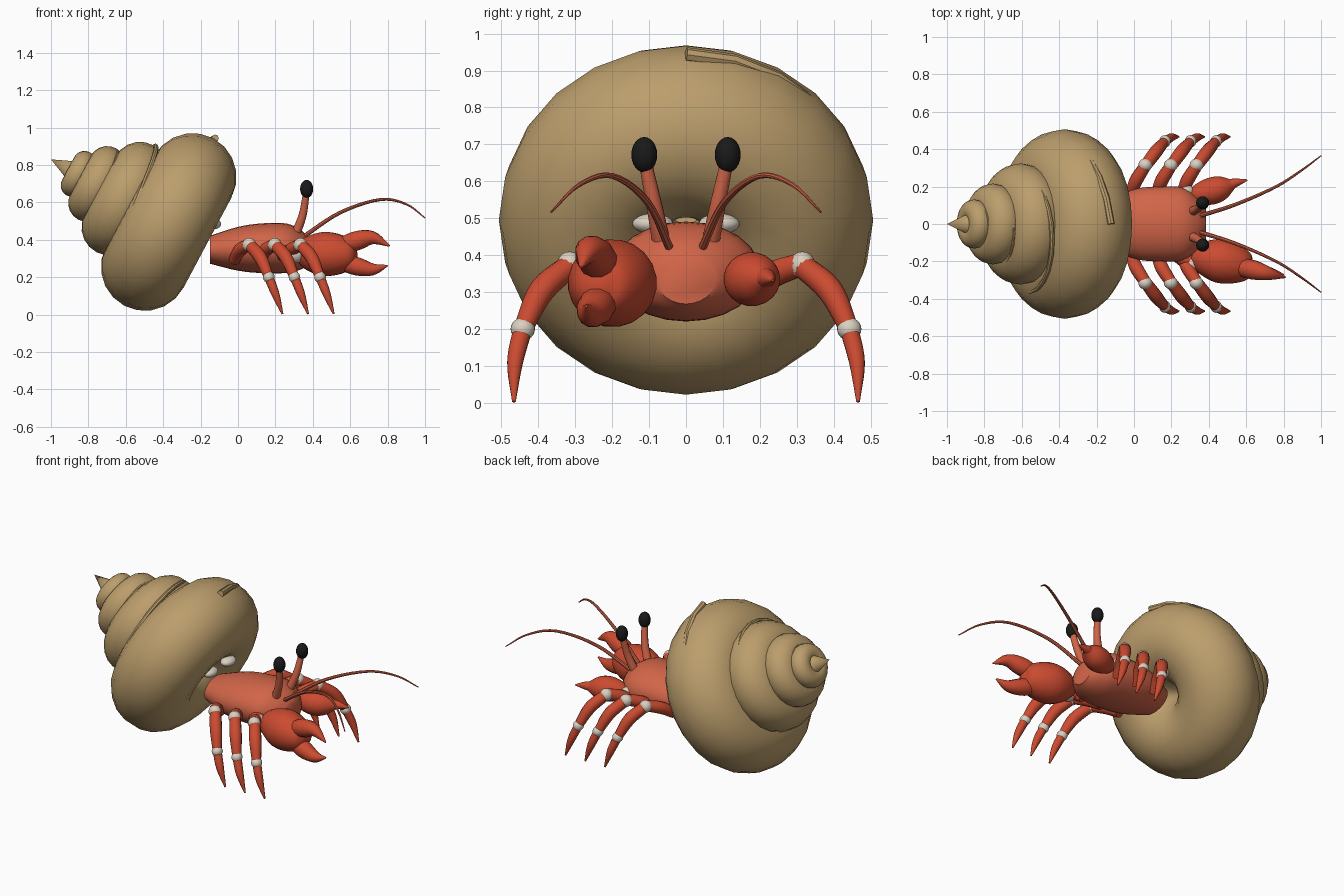
import bpy, math
from mathutils import Vector, Matrix

if "Cube" in bpy.data.objects:
    bpy.data.objects.remove(bpy.data.objects["Cube"])


def material(name, rgb):
    m = bpy.data.materials.new(name)
    m.diffuse_color = (*rgb, 1)
    m.use_nodes = True
    m.node_tree.nodes["Principled BSDF"].inputs["Base Color"].default_value = m.diffuse_color
    return m


SHELL = material("shell_tan", (0.50, 0.34, 0.15))
RED = material("limb_red", (0.60, 0.07, 0.03))
BODY = material("body_coral", (0.64, 0.13, 0.065))
CREAM = material("joint_cream", (0.70, 0.63, 0.53))
BLACK = material("eye_black", (0.01, 0.01, 0.01))


def finish(ob, name, mat):
    ob.name = name
    ob.data.materials.append(mat)
    bpy.context.view_layer.objects.active = ob
    ob.select_set(True)
    bpy.ops.object.shade_smooth_by_angle(angle=math.radians(40))
    ob.select_set(False)
    return ob


def loft(name, rings, mat):
    """Skin a list of equal-length rings and cap both ends."""
    n = len(rings[0])
    verts = [p for r in rings for p in r]
    faces = [(i * n + j, i * n + (j + 1) % n, (i + 1) * n + (j + 1) % n, (i + 1) * n + j)
             for i in range(len(rings) - 1) for j in range(n)]
    faces += [tuple(reversed(range(n))), tuple(range(len(verts) - n, len(verts)))]
    me = bpy.data.meshes.new(name)
    me.from_pydata(verts, [], faces)
    ob = bpy.data.objects.new(name, me)
    bpy.context.collection.objects.link(ob)
    return finish(ob, name, mat)


def smooth_path(rows, steps):
    """Catmull-Rom through rows of any width."""
    rows = [Vector(r) for r in rows]
    p = [2 * rows[0] - rows[1]] + rows + [2 * rows[-1] - rows[-2]]
    out = []
    for i in range(1, len(p) - 2):
        for s in range(steps):
            t = s / steps
            out.append(0.5 * (2 * p[i] + (p[i + 1] - p[i - 1]) * t
                       + (2 * p[i - 1] - 5 * p[i] + 4 * p[i + 1] - p[i + 2]) * t * t
                       + (3 * p[i] - p[i - 1] - 3 * p[i + 1] + p[i + 2]) * t ** 3))
    return out + [rows[-1]]


def tube(name, rows, mat, n=12, steps=5):
    """Swept tube; each row is x, y, z, radius."""
    path = smooth_path(rows, steps)
    pts = [Vector(r[:3]) for r in path]
    rings, side = [], None
    for i, c in enumerate(pts):
        d = (pts[min(i + 1, len(pts) - 1)] - pts[max(i - 1, 0)]).normalized()
        side = d.orthogonal() if side is None else side - d * side.dot(d)
        side.normalize()
        up = d.cross(side)
        r = max(path[i][3], 0.001)
        rings.append([c + r * (math.cos(a) * side + math.sin(a) * up)
                      for a in (2 * math.pi * k / n for k in range(n))])
    return loft(name, rings, mat)


def ball(name, loc, radii, mat, rot=(0, 0, 0)):
    bpy.ops.mesh.primitive_uv_sphere_add(segments=20, ring_count=12, radius=1,
                                         location=loc, rotation=rot)
    ob = bpy.context.object
    ob.scale = radii
    return finish(ob, name, mat)


# Shell: four shrinking whorls on a tilted axis that ends at the apex
APEX = Vector((-1, 0, 0.83))
TILT = math.radians(-62)
AXIS = Vector((-math.sin(TILT), 0, -math.cos(TILT)))
OUT = Vector((math.cos(TILT), 0, -math.sin(TILT)))
SIDE = Vector((0, 1, 0))
whorls = [(0.713, 0.272, 0.235), (0.447, 0.174, 0.15),
          (0.279, 0.116, 0.10), (0.165, 0.07, 0.061)]
for i, (along, major, minor) in enumerate(whorls):
    bpy.ops.mesh.primitive_torus_add(major_segments=24, minor_segments=20,
                                     major_radius=major, minor_radius=minor,
                                     location=APEX + AXIS * along, rotation=(0, TILT, 0))
    finish(bpy.context.object, f"shell_whorl_{i + 1}", SHELL)

# Pointed shell tip
bpy.ops.mesh.primitive_cone_add(vertices=20, radius1=0.065, radius2=0, depth=0.15,
                                location=APEX + AXIS * 0.075, rotation=(0, TILT, 0))
finish(bpy.context.object, "shell_tip", SHELL)

# Thin ridge winding up the shell
ridge = []
for i in range(81):
    t = i / 24
    k = 0.635 ** t
    a = 2 * math.pi * t
    ridge.append((*(APEX + AXIS * 0.722 * k
                    + (OUT * math.cos(a) + SIDE * math.sin(a)) * 0.512 * k), 0.02 * k))
tube("shell_ridge", ridge, SHELL, n=8, steps=1)

# Body: lofted ellipses (x, centre z, half width, half height)
stations = [(-0.15, 0.347, 0.12, 0.075), (0, 0.352, 0.185, 0.117), (0.13, 0.355, 0.2, 0.133),
            (0.26, 0.355, 0.195, 0.132), (0.34, 0.346, 0.14, 0.103), (0.385, 0.335, 0.08, 0.067)]
loft("body", [[(x, hw * math.cos(a), z + hh * math.sin(a))
               for a in (2 * math.pi * k / 24 for k in range(24))]
              for x, z, hw, hh in smooth_path(stations, 4)], BODY)

for s, tag in ((1, "left"), (-1, "right")):
    # Pale pads at the shell mouth
    ball(f"mouth_pad_{tag}", (-0.13, s * 0.09, 0.485), (0.04, 0.055, 0.028), CREAM)

    # Eyes on stalks
    tube(f"eye_stalk_{tag}", [(0.30, s * 0.062, 0.41, 0.026), (0.345, s * 0.085, 0.53, 0.022),
                              (0.365, s * 0.11, 0.65, 0.018)], BODY)
    ball(f"eye_{tag}", (0.367, s * 0.113, 0.672), (0.035, 0.035, 0.048), BLACK)

    # Long feelers
    tube(f"feeler_{tag}", [(0.34, s * 0.04, 0.41, 0.012), (0.545, s * 0.105, 0.545, 0.010),
                           (0.76, s * 0.2, 0.615, 0.008), (0.90, s * 0.29, 0.59, 0.006),
                           (1.0, s * 0.365, 0.517, 0.003)], BODY, n=8)

    # Three walking legs each side
    for i in range(3):
        x = i * 0.137
        n = f"{tag}_{i + 1}"
        tube(f"leg_base_{n}", [(x - 0.02, s * 0.15, 0.29, 0.03), (x + 0.01, s * 0.23, 0.345, 0.036),
                               (x + 0.06, s * 0.31, 0.375, 0.032)], RED)
        tube(f"leg_middle_{n}", [(x + 0.06, s * 0.31, 0.375, 0.032),
                                 (x + 0.12, s * 0.39, 0.305, 0.035),
                                 (x + 0.165, s * 0.442, 0.2, 0.026)], RED)
        tube(f"leg_tip_{n}", [(x + 0.165, s * 0.442, 0.2, 0.026), (x + 0.2, s * 0.463, 0.11, 0.022),
                              (x + 0.238, s * 0.466, 0.003, 0.005)], RED)
        ball(f"leg_joint_{n}", (x + 0.06, s * 0.315, 0.373), (0.037, 0.035, 0.037), CREAM)
        ball(f"leg_knee_{n}", (x + 0.165, s * 0.442, 0.2), (0.031, 0.033, 0.031), CREAM)

# Big claw on the right, with two curved fingers
tube("big_claw_arm", [(0.2, -0.12, 0.32, 0.04), (0.26, -0.18, 0.33, 0.045),
                      (0.32, -0.21, 0.325, 0.04)], RED)
ball("big_claw_joint", (0.31, -0.215, 0.325), (0.05, 0.05, 0.05), CREAM)
tube("big_claw_palm", [(0.31, -0.17, 0.33, 0.04), (0.36, -0.18, 0.33, 0.085),
                       (0.45, -0.195, 0.325, 0.118), (0.54, -0.215, 0.322, 0.108),
                       (0.61, -0.235, 0.32, 0.072), (0.635, -0.24, 0.32, 0.02)], RED, n=20)
tube("big_claw_upper_finger", [(0.55, -0.225, 0.365, 0.045), (0.635, -0.245, 0.395, 0.053),
                               (0.72, -0.265, 0.41, 0.036), (0.81, -0.285, 0.367, 0.004)], RED)
tube("big_claw_lower_finger", [(0.55, -0.225, 0.285, 0.045), (0.635, -0.245, 0.258, 0.05),
                               (0.72, -0.26, 0.242, 0.033), (0.80, -0.27, 0.262, 0.004)], RED)

# Small claw on the left
tube("small_claw_arm", [(0.2, 0.12, 0.33, 0.035), (0.25, 0.155, 0.34, 0.035),
                        (0.30, 0.175, 0.34, 0.03)], RED)
ball("small_claw_joint", (0.285, 0.175, 0.345), (0.036, 0.036, 0.036), CREAM)
tube("small_claw_palm", [(0.29, 0.155, 0.335, 0.025), (0.34, 0.16, 0.335, 0.055),
                         (0.41, 0.175, 0.335, 0.073), (0.475, 0.195, 0.335, 0.063),
                         (0.535, 0.215, 0.335, 0.022)], RED, n=20)
tube("small_claw_finger", [(0.48, 0.2, 0.335, 0.03), (0.535, 0.218, 0.338, 0.026),
                           (0.605, 0.235, 0.332, 0.004)], RED)
